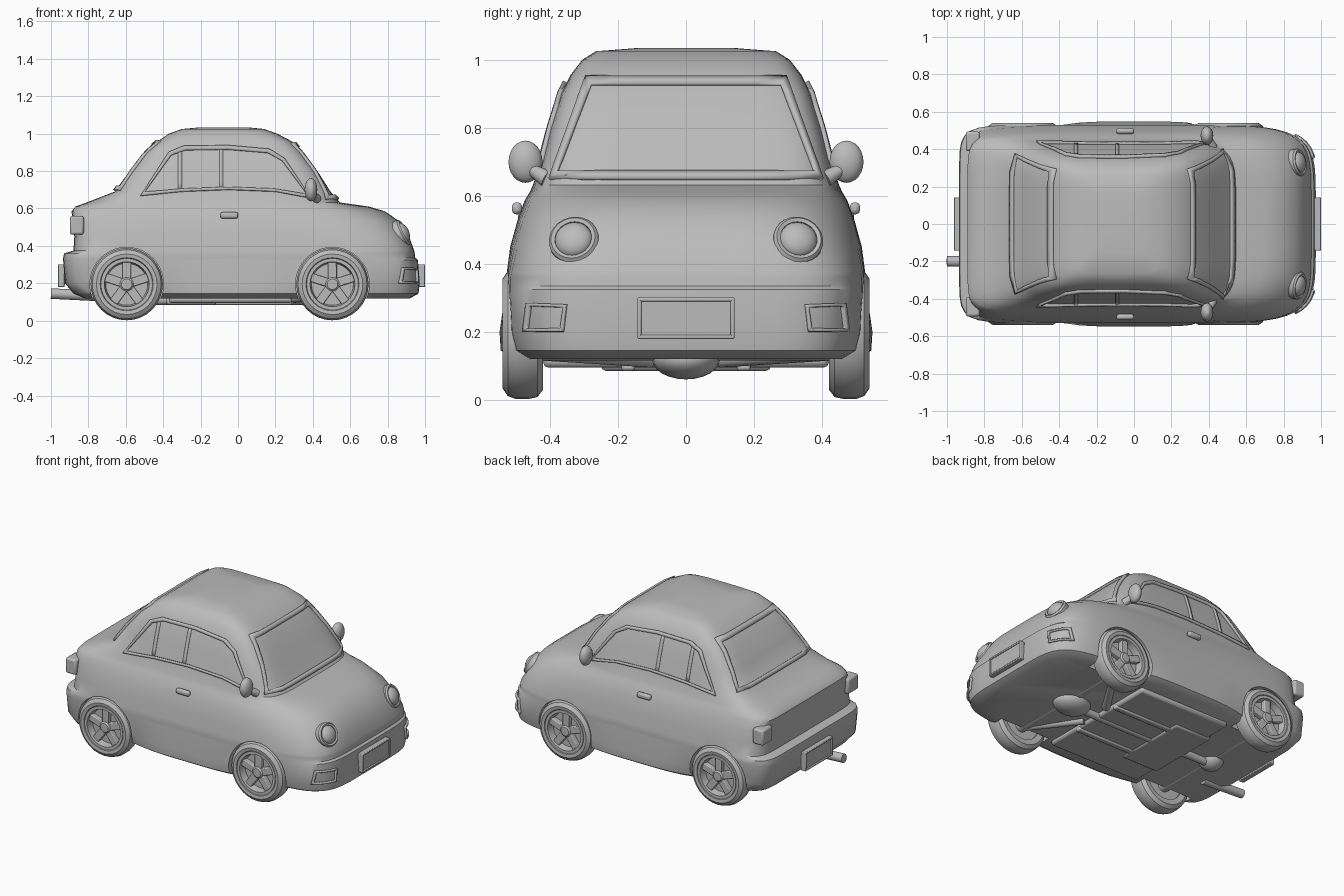
import bpy, bmesh, math
from mathutils import Vector, Matrix

if "Cube" in bpy.data.objects:
    bpy.data.objects.remove(bpy.data.objects["Cube"])

grey = bpy.data.materials.new("plain_grey")
grey.use_nodes = True
colour = (0.5, 0.5, 0.5, 1)
grey.diffuse_color = colour
grey.node_tree.nodes["Principled BSDF"].inputs["Base Color"].default_value = colour
parts = []
SIDES = (("left", 1), ("right", -1))


def finish(name, bm):
    bmesh.ops.remove_doubles(bm, verts=bm.verts, dist=1e-5)
    bmesh.ops.recalc_face_normals(bm, faces=bm.faces)
    mesh = bpy.data.meshes.new(name)
    bm.to_mesh(mesh)
    bm.free()
    obj = bpy.data.objects.new(name, mesh)
    bpy.context.collection.objects.link(obj)
    mesh.materials.append(grey)
    parts.append(obj)
    return obj


def loft(bm, rows, wrap_rows=False, wrap_cols=True, caps=False):
    grid = [[bm.verts.new(p) for p in row] for row in rows]
    n = len(grid[0])
    for i in range(len(grid) - (not wrap_rows)):
        a, b = grid[i], grid[(i + 1) % len(grid)]
        for j in range(n - (not wrap_cols)):
            k = (j + 1) % n
            bm.faces.new((a[j], a[k], b[k], b[j]))
    if caps:
        bm.faces.new(grid[0])
        bm.faces.new(grid[-1])


def box(name, loc, size, bevel=0.01, rot=None):
    bm = bmesh.new()
    m = Matrix.Translation(loc) @ (rot or Matrix()) @ Matrix.Diagonal((*size, 1))
    bmesh.ops.create_cube(bm, size=1, matrix=m)
    obj = finish(name, bm)
    mod = obj.modifiers.new("round", "BEVEL")
    mod.width, mod.segments = bevel, 2
    return obj


def ball(name, loc, size, rot=None):
    bm = bmesh.new()
    m = Matrix.Translation(loc) @ (rot or Matrix()) @ Matrix.Diagonal((*size, 1))
    bmesh.ops.create_uvsphere(bm, u_segments=20, v_segments=12, radius=1, matrix=m)
    return finish(name, bm)


def rod(name, start, end, radius, tip=None):
    start, end = Vector(start), Vector(end)
    d = end - start
    m = Matrix.Translation((start + end) / 2) @ d.to_track_quat("Z", "Y").to_matrix().to_4x4()
    bm = bmesh.new()
    bmesh.ops.create_cone(bm, cap_ends=True, segments=16, radius1=radius,
                          radius2=tip or radius, depth=d.length, matrix=m)
    return finish(name, bm)


def lathe(name, profile, cx, cz, side, closed=False, steps=32):
    bm = bmesh.new()
    turns = [math.tau * i / steps for i in range(steps)]
    loft(bm, [[(cx + r * math.cos(t), side * y, cz + r * math.sin(t)) for t in turns]
              for r, y in profile], wrap_rows=closed)
    return finish(name, bm)


# Body levels: height, tail x, nose x, half width, nose squareness
LEVELS = [
    (.12, -.82, .92, .47, 6), (.145, -.88, .965, .51, 6), (.2, -.925, .972, .525, 6),
    (.325, -.935, .962, .53, 6), (.335, -.935, .948, .53, 6), (.36, -.93, .945, .53, 6),
    (.375, -.88, .942, .527, 6), (.45, -.875, .915, .517, 5), (.53, -.885, .865, .495, 4.5),
    (.585, -.89, .785, .475, 4), (.61, -.87, .7, .46, 4), (.632, -.81, .545, .45, 6),
    (.69, -.66, .495, .43, 8), (.8, -.58, .425, .4, 8), (.9, -.5, .345, .367, 8),
    (.955, -.435, .295, .34, 7), (1, -.37, .21, .305, 7), (1.025, -.3, .14, .265, 6),
    (1.034, -.2, .05, .15, 6)]


def level(z):
    for a, b in zip(LEVELS, LEVELS[1:]):
        if a[0] <= z <= b[0]:
            t = (z - a[0]) / (b[0] - a[0])
            return [p + (q - p) * t for p, q in zip(a, b)]


def tail_power(z):
    return 11 if z < .62 else 8


def ring(z, x0, x1, w, power, k=24):
    cx, half = (x0 + x1) / 2, (x1 - x0) / 2
    walk = [-1 + 2 * i / k for i in range(k)]
    square = [(1, s) for s in walk] + [(-s, 1) for s in walk]
    square += [(-a, -b) for a, b in square]
    flare = .035 * max(0, min(1, (.3 - z) / .15))
    pts = []
    for a, b in square:
        n = power if a > 0 else tail_power(z)
        f = (abs(a) ** n + abs(b) ** n) ** (-1 / n)
        x = cx + half * a * f
        pts.append((x, b * f * (w + flare * max(0, 1 - (x / .4) ** 4)), z))
    return pts


def on_end(sign):
    def place(y, z, lift):
        _, x0, x1, w, power = level(z)
        n = power if sign > 0 else tail_power(z)
        bend = max(0, 1 - abs(y / w) ** n) ** (1 / n)
        return ((x0 + x1) / 2 + sign * ((x1 - x0) / 2 * bend + lift), y, z)
    return place


def on_side(sign):
    def place(x, z, lift):
        _, x0, x1, w, power = level(z)
        a = (x - (x0 + x1) / 2) / ((x1 - x0) / 2)
        n = power if a > 0 else tail_power(z)
        return (x, sign * (w * max(0, 1 - abs(a) ** n) ** (1 / n) + lift), z)
    return place


def strip(name, first, second, place, closed, lift=.004, thick=.018):
    bm = bmesh.new()
    loft(bm, [[place(a, z, lift) for a, z in line] for line in (first, second)], wrap_cols=closed)
    obj = finish(name, bm)
    mod = obj.modifiers.new("thickness", "SOLIDIFY")
    mod.thickness, mod.offset = thick, 0


def frame(name, corners, place, width):
    line = []
    for p, q in zip(corners, corners[1:] + corners[:1]):
        line += [Vector(p).lerp(Vector(q), i / 8) for i in range(8)]
    mid = [(min(p[i] for p in line) + max(p[i] for p in line)) / 2 for i in (0, 1)]
    half = [max(p[i] for p in line) - mid[i] for i in (0, 1)]
    inner = [[mid[i] + (p[i] - mid[i]) * (1 - width / half[i]) for i in (0, 1)] for p in line]
    strip(name, line, inner, place, True)


# Body shell with wheel wells cut out
AXLES = (("rear", -.595), ("front", .505))
HUB = .195
bm = bmesh.new()
loft(bm, [ring(*lv) for lv in LEVELS], caps=True)
body = finish("body_shell", bm)
bm = bmesh.new()
for _, cx in AXLES:
    for _, s in SIDES:
        m = Matrix.Translation((cx, s * .5, HUB)) @ Matrix.Rotation(math.pi / 2, 4, "X")
        bmesh.ops.create_cone(bm, cap_ends=True, segments=40, radius1=.197, radius2=.197,
                              depth=.2, matrix=m)
cutter = finish("well_cutter", bm)
cutter.hide_render = True
cut = body.modifiers.new("wells", "BOOLEAN")
cut.operation, cut.object, cut.solver = "DIFFERENCE", cutter, "EXACT"
bpy.context.view_layer.objects.active = body
bpy.ops.object.modifier_apply(modifier="wells")
parts.remove(cutter)
bpy.data.objects.remove(cutter)

# Windows
frame("windshield_frame", [(-.4, .648), (.4, .648), (.295, .948), (-.295, .948)], on_end(1), .022)
frame("rear_window_frame", [(-.375, .695), (.375, .695), (.295, .96), (-.295, .96)], on_end(-1), .022)
SIDE_WINDOW = [(-.52, .668), (-.3, .69), (-.05, .7), (.2, .69), (.39, .655), (.25, .865),
               (.17, .915), (-.05, .935), (-.29, .932), (-.37, .9)]
for label, s in SIDES:
    frame(label + "_window_frame", SIDE_WINDOW, on_side(s), .02)
    for part, x, top in (("door_pillar", -.09, .93), ("quarter_pillar", -.31, .92)):
        heights = [.7 + (top - .7) * i / 6 for i in range(7)]
        strip(f"{label}_{part}", [(x - .01, z) for z in heights],
              [(x + .01, z) for z in heights], on_side(s), False, 0, .012)

# Lights, mirrors and handles
for label, s in SIDES:
    aim = Vector((.85, s * .16, .42)).to_track_quat("Z", "Y").to_matrix().to_4x4()
    spot = Vector(on_end(1)(s * .33, .47, .0))
    ball(label + "_headlight", spot, (.056, .056, .034), aim)
    bm = bmesh.new()
    loft(bm, [[Matrix.Translation(spot) @ aim @ Vector((r * math.cos(t), r * math.sin(t), h))
               for t in [math.tau * i / 24 for i in range(24)]]
              for r, h in ((.074, -.03), (.074, .004), (.066, .014), (.055, .01), (.055, -.03))],
         wrap_rows=True)
    finish(label + "_headlight_ring", bm)
    frame(label + "_indicator", [(s * .35, .28), (s * .465, .285), (s * .475, .2), (s * .36, .2)],
          on_end(1), .01)
    box(label + "_tail_light", (-.862, s * .442, .51), (.075, .105, .1), .012)
    ball(label + "_mirror", (.39, s * .472, .7), (.034, .05, .062))
    rod(label + "_mirror_stalk", (.42, s * .41, .65), (.4, s * .46, .68), .026, .016)
    box(label + "_door_handle", (-.047, s * .497, .563), (.095, .03, .035), .012)

# Number plate holders with raised borders
for label, x, s in (("front", .978, 1), ("rear", -.941, -1)):
    box(label + "_plate", (x, 0, .24), (.03, .27, .11), .006)
    for dz in (-1, 1):
        box(label + "_plate_border", (x + s * .004, 0, .24 + dz * .055), (.036, .285, .012), .004)
        box(label + "_plate_border", (x + s * .004, dz * .137, .24), (.036, .012, .12), .004)

# Wheels
TYRE = [(.13, .425), (.165, .42), (.187, .437), (.193, .465), (.193, .5), (.184, .524),
        (.162, .539), (.142, .536), (.13, .51)]
RIM = [(0, .44), (.134, .44), (.138, .534), (.12, .534), (.112, .488), (0, .488)]
CAP = [(.038, .48), (.038, .518), (.028, .528), (0, .53)]
for end, cx in AXLES:
    for label, s in SIDES:
        name = f"{end}_{label}_"
        lathe(name + "tyre", TYRE, cx, HUB, s, True)
        lathe(name + "rim", RIM, cx, HUB, s)
        lathe(name + "hub_cap", CAP, cx, HUB, s)
        for i in range(5):
            turn = Matrix.Rotation(math.tau * i / 5 - math.pi / 2, 4, "Y")
            spot = Vector((cx, s * .502, HUB)) + turn @ Vector((.07, 0, 0))
            box(name + "spoke", spot, (.11, .035, .046), .005, turn)
    rod(end + "_axle", (cx, -.44, HUB - .04), (cx, .44, HUB - .04), .04)

# Underside
box("floor_pan", (-.04, 0, .12), (.66, .84, .05), .015)
box("fuel_tank", (-.25, 0, .105), (.27, .5, .04), .015)
for label, s in SIDES:
    box(label + "_floor_rail", (-.04, s * .17, .1), (.66, .04, .03), .008)
    rod(label + "_front_arm", (.3, s * .1, .12), (.505, s * .42, .14), .025)
ball("differential", (-.595, 0, .14), (.075, .08, .07))
ball("engine_sump", (.48, 0, .12), (.12, .1, .06))
rod("drive_shaft", (-.55, 0, .11), (.4, 0, .11), .025)
rod("exhaust_pipe", (-.7, -.2, .13), (-1, -.2, .145), .028)

# Smooth curved areas, keep sharp edges
bpy.ops.object.select_all(action="DESELECT")
for obj in parts:
    obj.select_set(True)
bpy.context.view_layer.objects.active = body
bpy.ops.object.shade_smooth_by_angle(angle=math.radians(35))
